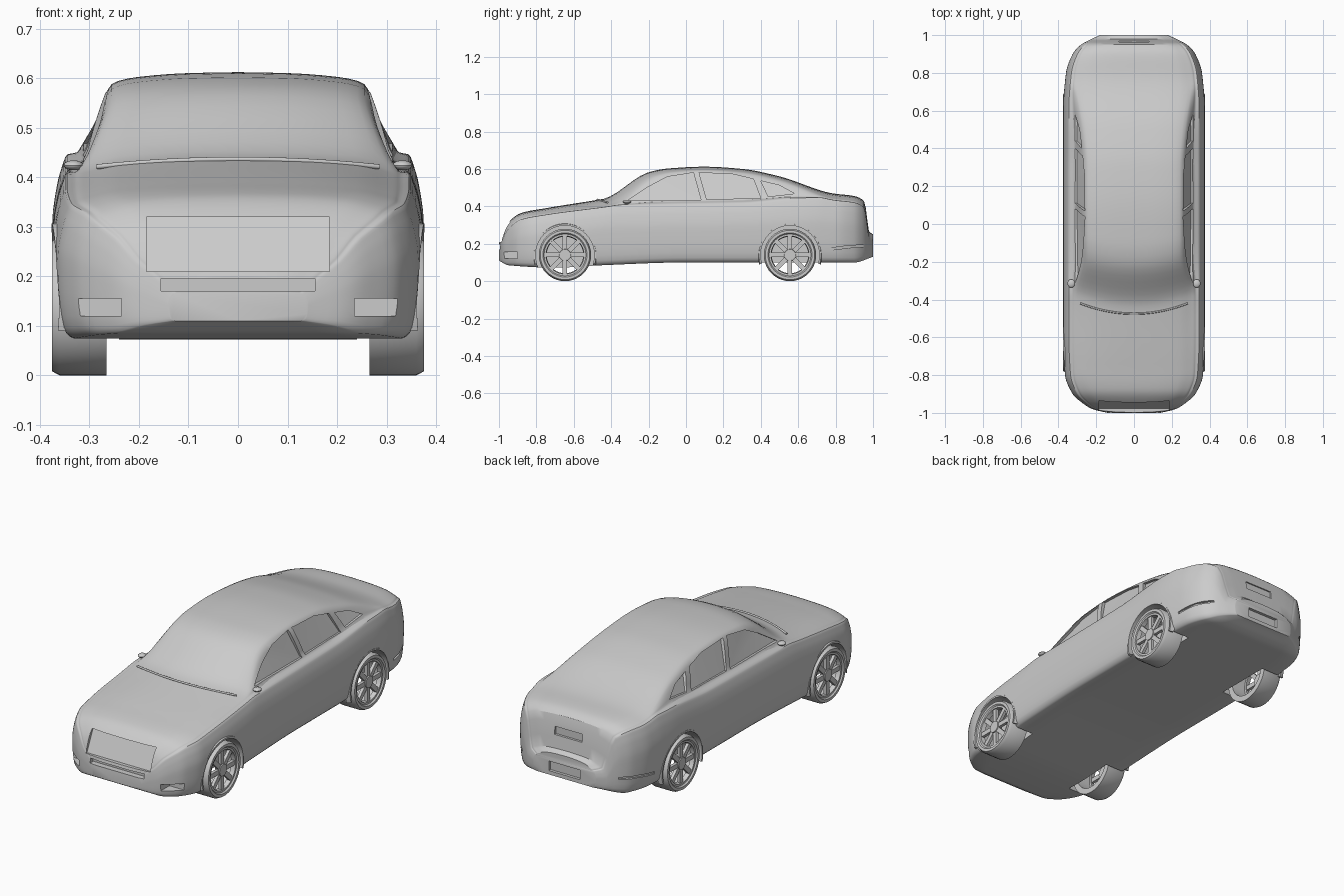
import bpy, bmesh, math
from mathutils import Matrix, Vector

if "Cube" in bpy.data.objects:
    bpy.data.objects.remove(bpy.data.objects["Cube"])

GREY = (0.6, 0.6, 0.6, 1)
paint = bpy.data.materials.new("plain grey")
paint.use_nodes = True
paint.diffuse_color = GREY
paint.node_tree.nodes["Principled BSDF"].inputs["Base Color"].default_value = GREY


def lerp(a, b, t):
    return a + (b - a) * t


def interp(points, at):
    """Monotone cubic through (position, value) pairs."""
    count = len(points)
    secant = [(points[i + 1][1] - points[i][1]) / (points[i + 1][0] - points[i][0])
              for i in range(count - 1)]

    def slope(i):
        if i == 0 or i == count - 1:
            return secant[min(i, count - 2)]
        a, b = secant[i - 1], secant[i]
        return 2 * a * b / (a + b) if a * b > 0 else 0

    i = 0
    while i < count - 2 and at > points[i + 1][0]:
        i += 1
    (p, u), (q, v) = points[i], points[i + 1]
    h = q - p
    t = min(max((at - p) / h, 0), 1)
    bend = t * (1 - t) * h * ((1 - t) * (slope(i) - secant[i]) - t * (slope(i + 1) - secant[i]))
    return lerp(u, v, t) + bend


def make_object(name, bm):
    bmesh.ops.recalc_face_normals(bm, faces=bm.faces)
    mesh = bpy.data.meshes.new(name)
    bm.to_mesh(mesh)
    bm.free()
    mesh.materials.append(paint)
    obj = bpy.data.objects.new(name, mesh)
    bpy.context.collection.objects.link(obj)
    return obj


def smooth(obj, degrees=32):
    bpy.ops.object.select_all(action="DESELECT")
    obj.select_set(True)
    bpy.context.view_layer.objects.active = obj
    bpy.ops.object.shade_smooth_by_angle(angle=math.radians(degrees))


# Body guide curves along the length
WIDTH = [(-1, .14), (-.98, .22), (-.95, .27), (-.9, .325), (-.8, .365), (-.6, .375),
         (.6, .375), (.8, .36), (.9, .325), (.95, .28), (.975, .235), (1, .18)]
TOP = [(-1, .2), (-.985, .25), (-.95, .315), (-.88, .365), (-.75, .39), (-.47, .435),
       (-.44, .44), (-.2, .582), (-.1, .602), (.1, .612), (.3, .6), (.5, .56),
       (.78, .47), (.9, .455), (.95, .43), (.967, .36), (.975, .27), (1, .25)]
BOTTOM = [(-1, .11), (-.95, .085), (-.7, .072), (-.45, .085), (0, .1), (.9, .1), (1, .13)]
EDGE = [(-1, .3), (-.45, .3), (-.2, .255), (.3, .255), (.5, .27), (.78, .305), (1, .3)]
BELT = [(-1, .4), (-.3, .41), (.3, .42), (.6, .445), (1, .45)]
BOW = [(-1, 0), (-.8, 0), (-.47, .06), (-.2, .05), (.1, 0), (1, 0)]
# Lower side: height fraction, width fraction
FLANK = [(0, .9), (.08, .965), (.35, .995), (.6, 1), (.82, .975), (.94, .945), (1, .92)]


def width(y):
    return interp(WIDTH, y)


def section(y):
    """Half cross-section from the floor centre up to the roof centre."""
    w, top, low = width(y), interp(TOP, y), interp(BOTTOM, y)
    belt = min(interp(BELT, y), top - .035)
    edge_x, edge_z = min(interp(EDGE, y), .82 * w), top - .024
    pts = [(0, low)] + [(f * w, lerp(low, belt, h)) for h, f in FLANK]
    belt_x = pts[-1][0]
    base = (lerp(belt_x, edge_x, .35), lerp(belt, edge_z, .1))
    middle = (lerp(base[0], edge_x, .5) + .004, lerp(base[1], edge_z, .5))
    pts += [base, middle, (edge_x, edge_z), (.8 * edge_x, top - .01),
            (.4 * edge_x, top - .002), (0, top)]
    return pts


def ring(y, steps=3):
    pts = section(y)
    run = [0]
    for a, b in zip(pts, pts[1:]):
        run.append(run[-1] + math.dist(a, b))
    half = []
    for i in range(len(pts) - 1):
        for k in range(steps):
            s = lerp(run[i], run[i + 1], k / steps)
            x, z = (interp(list(zip(run, [p[c] for p in pts])), s) for c in (0, 1))
            lift = min(max((z - .3) / .1, 0), 1)
            half.append((x, y + interp(BOW, y) * lift * min(x / .3, 1) ** 2, z))
    half.append((0, y, pts[-1][1]))
    return half + [(-x, yy, z) for x, yy, z in half[-2:0:-1]]


# Lofted body shell
bm = bmesh.new()
rows = []
STATIONS = 90
for i in range(STATIONS + 1):
    y = math.sin(math.pi * (i / STATIONS - .5))
    rows.append([bm.verts.new(p) for p in ring(y)])
for a, b in zip(rows, rows[1:]):
    for i in range(len(a)):
        j = (i + 1) % len(a)
        bm.faces.new((a[i], a[j], b[j], b[i]))
bm.faces.new(rows[0])
bm.faces.new(rows[-1])
body = make_object("body", bm)

# Cutters for windows, wheel wells and bumper openings
cut = bmesh.new()


def prism(outline, inner, outer, sides=(1, -1)):
    """Cut a (y, z) outline from inner to outer x; inner may follow the surface."""
    for side in sides:
        near = [cut.verts.new((side * (inner(y, z) if callable(inner) else inner), y, z))
                for y, z in outline]
        far = [cut.verts.new((side * outer, y, z)) for y, z in outline]
        faces = [cut.faces.new(near), cut.faces.new(far[::-1])]
        for i in range(len(near)):
            j = (i + 1) % len(near)
            faces.append(cut.faces.new((near[j], near[i], far[i], far[j])))
        bmesh.ops.triangulate(cut, faces=faces)


def box(y0, y1, z0, z1):
    return [(y0, z0), (y1, z0), (y1, z1), (y0, z1)]


def glass_depth(y, z):
    pts = section(y - interp(BOW, y))
    (bx, bz), (ex, ez) = pts[-6], pts[-4]
    return lerp(bx, ex, (z - bz) / (ez - bz)) - .011


front_window = [(-.31, .432), (-.2, .505), (-.1, .558), (.04, .58), (.08, .434)]
rear_window = [(.11, .437), (.07, .58), (.25, .572), (.36, .546), (.4, .444)]
quarter_window = [(.44, .452), (.4, .536), (.5, .512), (.58, .468)]
for outline in (front_window, rear_window, quarter_window):
    prism(outline, glass_depth, .45)

AXLES = (-.647, .556)
HUB = .14
for axle in AXLES:
    prism([(axle + .158 * math.cos(a), HUB + .158 * math.sin(a))
           for a in (math.tau * k / 40 for k in range(40))], .24, .45)

prism(box(-1.1, -.97, .17, .195), -.155, .155, (1,))            # grille slot
prism([(-1.1, .32), (-.928, .32), (-.978, .21), (-1.1, .21)], -.185, .185, (1,))
prism(box(-1.1, -.9, .12, .155), .235, .42)                     # fog lamp pockets
prism(box(.985, 1.1, .15, .2), -.09, .09, (1,))                 # plate recess
prism(box(.957, 1.1, .33, .37), -.08, .08, (1,))                # boot handle recess
prism([(.77, .165), (.87, .178), (.95, .182), (.95, .194), (.87, .19), (.77, .177)],
      lambda y, z: width(y) - .012, .45)                        # bumper grooves

cutter = make_object("cutter", cut)
cutter.hide_render = True
mod = body.modifiers.new("openings", "BOOLEAN")
mod.operation, mod.solver, mod.object = "DIFFERENCE", "EXACT", cutter
graph = bpy.context.evaluated_depsgraph_get()
carved = bpy.data.meshes.new_from_object(body.evaluated_get(graph))
body.modifiers.clear()
body.data = carved
bpy.data.objects.remove(cutter)
smooth(body)


def lathe(bm, profile, segments=40):
    """Revolve a closed (x, radius) profile about the x axis."""
    loops = []
    for k in range(segments):
        a = math.tau * k / segments
        loops.append([bm.verts.new((x, r * math.cos(a), r * math.sin(a))) for x, r in profile])
    for k in range(segments):
        a, b = loops[k], loops[(k + 1) % segments]
        for i in range(len(profile)):
            j = (i + 1) % len(profile)
            bm.faces.new((a[i], a[j], b[j], b[i]))


# Wheels: tyre with rim barrel, hub and spokes
for side, side_name in ((1, "left"), (-1, "right")):
    for axle, end in zip(AXLES, ("front", "rear")):
        bm = bmesh.new()
        lathe(bm, [(.265, .11), (.265, .14), (.36, .14), (.375, .132), (.375, .118), (.366, .11)])
        lathe(bm, [(.345, .098), (.345, .112), (.368, .112), (.368, .102)])
        turn = Matrix.Rotation(math.pi / 2, 4, "Y")
        bmesh.ops.create_cone(bm, cap_ends=True, segments=24, radius1=.036, radius2=.03,
                              depth=.025, matrix=Matrix.Translation((.356, 0, 0)) @ turn)
        for k in range(8):
            spin = Matrix.Rotation(math.tau * k / 8, 4, "X")
            place = Matrix.Translation((.356, 0, .068)) @ Matrix.Diagonal((.016, .024, .08, 1))
            bmesh.ops.create_cube(bm, size=1, matrix=spin @ place)
        bm.transform(Matrix.Translation((0, axle, HUB)) @ Matrix.Diagonal((side, 1, 1, 1)))
        smooth(make_object(end + "_wheel_" + side_name, bm))

    # Door mirror: flat housing on a short stalk
    bm = bmesh.new()
    housing = Matrix.Translation((.332, -.315, .424)) @ Matrix.Diagonal((.02, .022, .01, 1))
    stalk = Matrix.Translation((.312, -.312, .418)) @ Matrix.Diagonal((.04, .018, .006, 1))
    bmesh.ops.create_uvsphere(bm, u_segments=16, v_segments=10, radius=1, matrix=housing)
    bmesh.ops.create_cube(bm, size=1, matrix=stalk)
    bm.transform(Matrix.Diagonal((side, 1, 1, 1)))
    smooth(make_object("mirror_" + side_name, bm))

    # Raised lips around the wheel arches
    for axle, end in zip(AXLES, ("front", "rear")):
        bm = bmesh.new()
        bars = []
        for k in range(25):
            a = lerp(-.3, math.pi + .3, k / 24)
            out = Vector((0, math.cos(a), math.sin(a)))
            hub = Vector((0, axle, HUB))
            x = width(axle + .165 * out.y) * lerp(.985, .995, abs(out.z))
            bars.append([bm.verts.new(hub + out * r + Vector((x + dx, 0, 0)))
                         for r, dx in ((.157, -.02), (.157, .003), (.166, .003), (.172, -.02))])
        for a, b in zip(bars, bars[1:]):
            for i in range(4):
                j = (i + 1) % 4
                bm.faces.new((a[i], a[j], b[j], b[i]))
        bm.faces.new(bars[0])
        bm.faces.new(bars[-1])
        bm.transform(Matrix.Diagonal((side, 1, 1, 1)))
        smooth(make_object(end + "_arch_lip_" + side_name, bm))

# Cowl strip along the base of the windscreen
curve = bpy.data.curves.new("cowl_strip", "CURVE")
curve.dimensions = "3D"
curve.bevel_depth = .005
curve.use_fill_caps = True
line = curve.splines.new("POLY")
line.points.add(20)
for k, point in enumerate(line.points):
    u = lerp(-1, 1, k / 20)
    point.co = (.285 * u, lerp(-.475, -.42, u * u), lerp(.436, .421, u * u), 1)
curve.materials.append(paint)
cowl = bpy.data.objects.new("cowl_strip", curve)
bpy.context.collection.objects.link(cowl)
